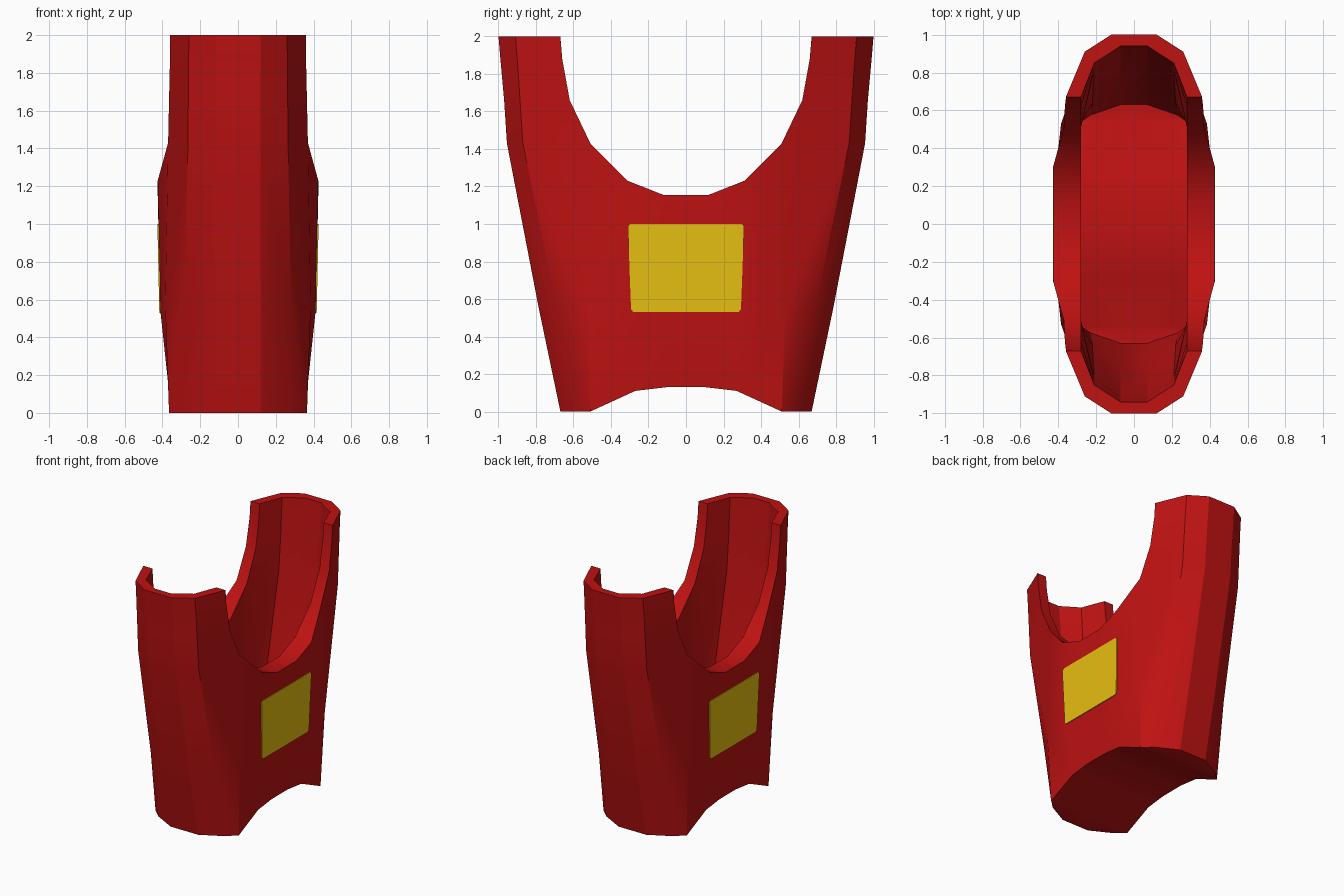
import bpy, bmesh
from mathutils import Matrix

if "Cube" in bpy.data.objects:
    bpy.data.objects.remove(bpy.data.objects["Cube"])


def material(name, rgb):
    m = bpy.data.materials.new(name)
    m.diffuse_color = (*rgb, 1)
    m.use_nodes = True
    m.node_tree.nodes["Principled BSDF"].inputs["Base Color"].default_value = m.diffuse_color
    return m


red = material("red card", (0.52, 0.006, 0.006))
yellow = material("yellow", (0.80, 0.52, 0.006))


def finish(bm, name, mat, angle=None):
    bmesh.ops.recalc_face_normals(bm, faces=bm.faces[:])
    me = bpy.data.meshes.new(name)
    bm.to_mesh(me)
    bm.free()
    me.materials.append(mat)
    ob = bpy.data.objects.new(name, me)
    bpy.context.collection.objects.link(ob)
    if angle:
        bpy.context.view_layer.objects.active = ob
        ob.select_set(True)
        bpy.ops.object.shade_smooth_by_angle(angle=angle)
        ob.select_set(False)
    return ob


# One quarter of the carton: columns run from the side centre round to the end centre.
# Side columns stop at the scooped rim; the last ones continue up to the tall end.
outer = [
    [(.365, 0, .13), (.412, 0, .55), (.425, 0, 1.155)],
    [(.365, .10, .13), (.412, .11, .55), (.425, .12, 1.155)],
    [(.365, .27, .11), (.412, .29, .55), (.425, .31, 1.23)],
    [(.365, .51, 0), (.385, .53, .55), (.37, .51, 1.43),
     (.365, .62, 1.66), (.36, .66, 1.88), (.36, .67, 2)],
    [(.29, .58, 0), (.28, .69, .55), (.265, .87, 1.43),
     (.263, .885, 1.66), (.261, .90, 1.88), (.26, .91, 2)],
    [(.12, .67, 0), (.12, .785, .55), (.12, .955, 1.43),
     (.12, .97, 1.66), (.12, .99, 1.88), (.12, 1, 2)],
]
inner = [
    [(.28, 0, .20), (.28, 0, .55), (.28, 0, 1.155)],
    [(.28, .10, .20), (.28, .11, .55), (.28, .12, 1.155)],
    [(.28, .27, .18), (.28, .29, .55), (.28, .31, 1.23)],
    [(.28, .54, .09), (.28, .53, .55), (.28, .51, 1.43),
     (.28, .62, 1.66), (.28, .66, 1.88), (.28, .67, 2)],
    [(.23, .575, .09), (.22, .64, .55), (.21, .81, 1.43),
     (.21, .83, 1.66), (.21, .845, 1.88), (.21, .85, 2)],
    [(.07, .63, .09), (.07, .72, .55), (.07, .895, 1.43),
     (.07, .91, 1.66), (.07, .93, 1.88), (.07, .94, 2)],
]

bm = bmesh.new()


def skin(columns):
    """Wall grid plus the arched base; returns the rim vertices in order."""
    columns = columns + [[(0, y, z) for x, y, z in columns[-1]]]
    cols = [[bm.verts.new(p) for p in c] for c in columns]
    for a, b in zip(cols, cols[1:]):
        for i in range(min(len(a), len(b)) - 1):
            bm.faces.new((a[i], b[i], b[i + 1], a[i + 1]))
    mid = [bm.verts.new((0, c[0].co.y, c[0].co.z)) for c in cols[:4]]
    for i in range(3):
        bm.faces.new((cols[i][0], cols[i + 1][0], mid[i + 1], mid[i]))
    bm.faces.new([c[0] for c in cols[3:]] + [mid[3]])
    return [c[-1] for c in cols[:3]] + cols[3][2:] + [c[-1] for c in cols[4:]]


rim_out, rim_in = skin(outer), skin(inner)
for i in range(len(rim_out) - 1):
    bm.faces.new((rim_out[i], rim_out[i + 1], rim_in[i + 1], rim_in[i]))

# Mirror the quarter into the full carton
for axis in 'XY':
    bmesh.ops.mirror(bm, geom=bm.verts[:] + bm.edges[:] + bm.faces[:],
                     matrix=Matrix.Identity(4), axis=axis, merge_dist=1e-4)
bmesh.ops.remove_doubles(bm, verts=bm.verts[:], dist=1e-4)
finish(bm, "carton", red, 0.45)

# Yellow panel on each broad side, following the slight slope of the wall
half = [(.28, .53), (.293, .545), (.31, .985), (.297, 1.0)]
outline = half + [(-y, z) for y, z in reversed(half)]
for side, name in ((1, "right_panel"), (-1, "left_panel")):
    bm = bmesh.new()
    rings = []
    for off in (-.002, .005):
        rings.append([bm.verts.new((side * (.412 + .0215 * (z - .55) + off), y, z))
                      for y, z in outline])
        bm.faces.new(rings[-1])
    n = len(outline)
    for i in range(n):
        j = (i + 1) % n
        bm.faces.new((rings[0][i], rings[0][j], rings[1][j], rings[1][i]))
    finish(bm, name, yellow)
